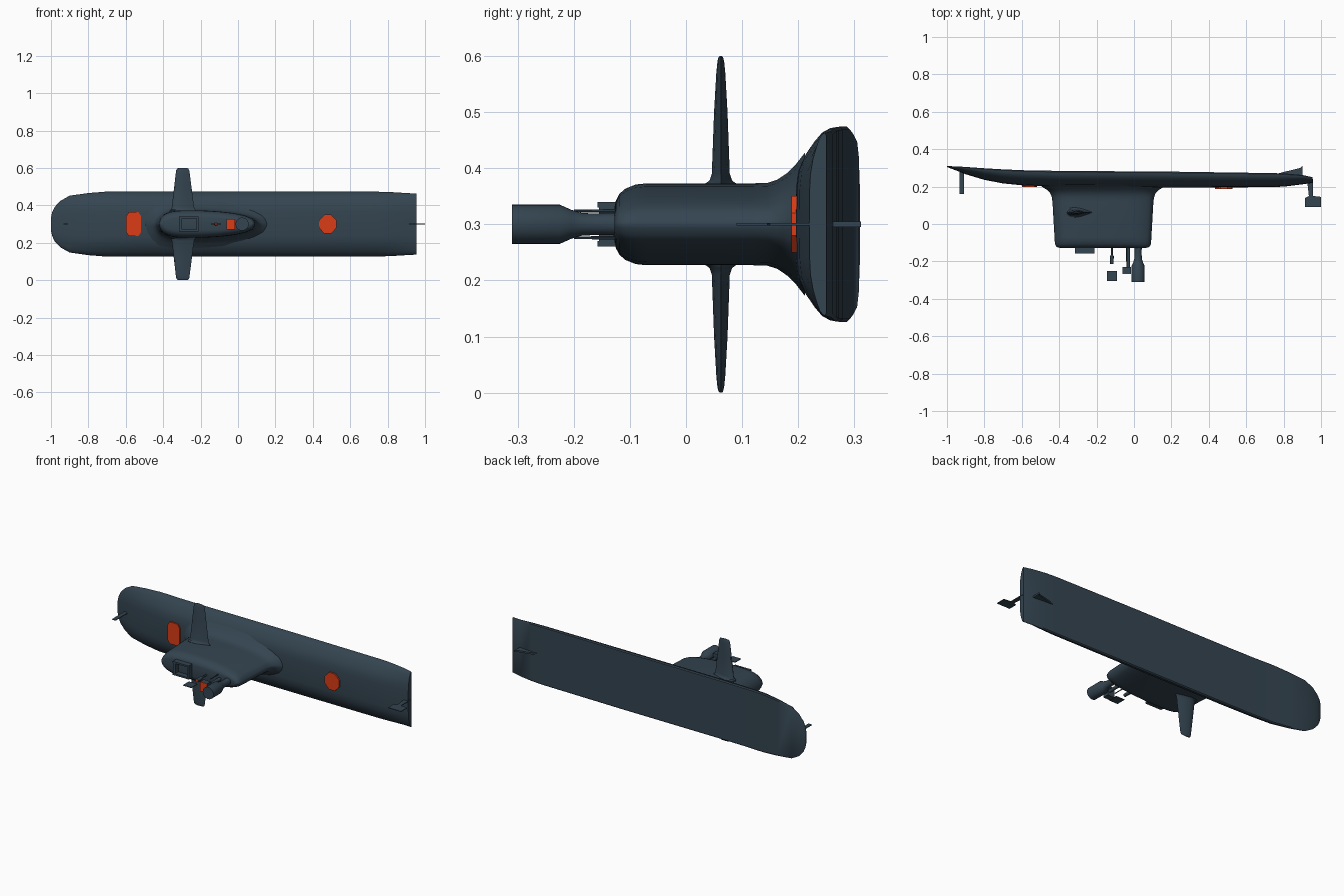
import bpy, bmesh, math
from mathutils import Vector

if "Cube" in bpy.data.objects:
    bpy.data.objects.remove(bpy.data.objects["Cube"])

ZC = 0.30  # height of the centre line (boat lies on its side, deck faces -y)


def material(name, rgb):
    m = bpy.data.materials.new(name)
    m.diffuse_color = (*rgb, 1)
    m.use_nodes = True
    m.node_tree.nodes["Principled BSDF"].inputs["Base Color"].default_value = m.diffuse_color
    return m


SLATE = material("dark slate", (0.034, 0.058, 0.080))
RED = material("signal red", (0.70, 0.045, 0.008))


def finish(name, bm, mats=(SLATE,), angle=35):
    bmesh.ops.remove_doubles(bm, verts=bm.verts, dist=1e-5)
    bmesh.ops.recalc_face_normals(bm, faces=bm.faces)
    me = bpy.data.meshes.new(name)
    bm.to_mesh(me)
    bm.free()
    for m in mats:
        me.materials.append(m)
    me.shade_smooth()
    me.set_sharp_from_angle(angle=math.radians(angle))
    ob = bpy.data.objects.new(name, me)
    bpy.context.collection.objects.link(ob)
    return ob


def loft(name, rings, mats=(SLATE,), angle=35):
    """Skin closed rings of equal length and cap both ends."""
    bm = bmesh.new()
    vr = [[bm.verts.new(p) for p in r] for r in rings]
    n = len(vr[0])
    for a, b in zip(vr, vr[1:]):
        for i in range(n):
            j = (i + 1) % n
            bm.faces.new((a[i], a[j], b[j], b[i]))
    bm.faces.new(vr[0])
    bm.faces.new(vr[-1])
    return finish(name, bm, mats, angle)


def plate(name, pts, thick=0.004):
    """Thin sheet in the x-y plane on the centre line."""
    return loft(name, [[(x, y, ZC + s * thick / 2) for x, y in pts] for s in (-1, 1)])


def box(name, x, y, z):
    return loft(name, [[(x[0], yy, z[0]), (x[1], yy, z[0]), (x[1], yy, z[1]), (x[0], yy, z[1])]
                       for yy in y])


def mast(name, x, z, profile, seg=20, red_top=False):
    """Turned mast along y; profile lists (y, radius) from base to tip."""
    rings = [[(x + r * math.cos(2 * math.pi * k / seg), y, z + r * math.sin(2 * math.pi * k / seg))
              for k in range(seg)] for y, r in profile]
    ob = loft(name, rings, (SLATE, RED))
    if red_top:
        tip = min(p[0] for p in profile)
        for f in ob.data.polygons:
            f.material_index = int(f.normal.y < -0.9 and f.center.y < tip + 0.005)
    return ob


def interp(table, s):
    for (a, va), (b, vb) in zip(table, table[1:]):
        if s <= b:
            return va + (vb - va) * (s - a) / (b - a)
    return table[-1][1]


# Hull: stations of (x, deck y, bottom y, half width)
stations = [(-1, .305, .310, .035), (-.993, .302, .310, .065), (-.98, .297, .309, .092),
            (-.95, .286, .308, .124), (-.9, .266, .305, .152), (-.8, .236, .298, .166),
            (-.7, .217, .292, .174), (-.58, .205, .287, .174), (-.4, .199, .284, .174),
            (.2, .195, .280, .174), (.75, .197, .272, .173), (.82, .202, .269, .171),
            (.9, .212, .262, .166), (.955, .220, .250, .163)]
section = [(0, 0), (.36, .01), (.55, .06), (.72, .22), (.86, .44), (.945, .61), (.99, .80),
           (1, .93), (.97, 1)]
rings = []
for x, yf, yb, w in stations:
    half = [(w * a, yf + (yb - yf) * t) for a, t in section]
    rings.append([(x, y, ZC + h) for h, y in half] + [(x, y, ZC - h) for h, y in half[:0:-1]])
loft("hull", rings)

# Sail: rounded plan outline, flared into the deck and rounded over at the top
plan = [(0, 0), (.01, .30), (.03, .52), (.07, .76), (.13, .92), (.22, 1), (.45, 1), (.62, .93),
        (.78, .80), (.89, .63), (.96, .42), (.99, .22), (1, 0)]
levels = [(.212, .55, 1.75), (.195, .32, 1.45), (.18, .295, 1.25), (.163, .281, 1.09),
          (.145, .274, 1.01), (.12, .270, 1), (-.07, .259, 1), (-.09, .258, .97),
          (-.108, .256, .87), (-.119, .251, .74), (-.125, .243, .58), (-.127, .232, .45)]
levels[0] = (.212, .34, 1.75)
rings = []
for y, a, k in levels:
    ring = []
    for i in range(48):
        t = 2 * math.pi * i / 48
        s = (1 - math.cos(t)) / 2
        h = .073 * k * interp(plan, s) * (1 if t <= math.pi else -1)
        ring.append((-.166 + a * (2 * s - 1), y, ZC + h))
    rings.append(ring)
loft("sail", rings, angle=50)

# Sail planes: tapered foils on both sides
foil = [(0, 0), (.04, .5), (.15, .85), (.35, 1), (.6, .75), (.85, .3), (1, 0)]
span = [(.04, -.365, -.222, .028), (.073, -.365, -.222, .027), (.078, -.358, -.230, .020),
        (.09, -.354, -.235, .016), (.2, -.341, -.249, .012), (.27, -.333, -.258, .008),
        (.29, -.330, -.261, .006), (.298, -.323, -.267, .004), (.30, -.312, -.278, .002)]
for name, side in (("upper_sail_plane", 1), ("lower_sail_plane", -1)):
    rings = []
    for d, x0, x1, th in span:
        up = [(x0 + (x1 - x0) * s, .062 + th * h, ZC + side * d) for s, h in foil]
        dn = [(x0 + (x1 - x0) * s, .062 - th * h, ZC + side * d) for s, h in foil[-2:0:-1]]
        rings.append(up + dn)
    loft(name, rings)

# Bridge windscreen frame on the sail top
for i, z in enumerate(((.260, .270), (.330, .340))):
    box(f"bridge_side_{i + 1}", (-.315, -.210), (-.158, -.115), z)
for i, x in enumerate(((-.315, -.300), (-.222, -.210))):
    box(f"bridge_end_{i + 1}", x, (-.155, -.115), (.268, .332))

# Masts and flags above the sail
mast("main_mast", .022, ZC, [(-.11, .020), (-.155, .019), (-.185, .020), (-.205, .026),
                             (-.225, .035), (-.31, .035)], 28)
mast("radar_post", -.030, ZC, [(-.11, .010), (-.235, .009)], 12)
box("radar_head", (-.062, -.016), (-.262, -.230), (.272, .328))
for i, z in enumerate((.276, .324)):
    mast(f"whip_aerial_{i + 1}", -.040, z, [(-.11, .003), (-.20, .0025)], 8)
mast("periscope", -.118, ZC, [(-.11, .005), (-.165, .005), (-.172, .010), (-.215, .009)],
     12, red_top=True)
plate("sail_flag", [(-.145, -.305), (-.090, -.305), (-.090, -.250), (-.145, -.250)])

# Red face on the radar head
box("radar_face", (-.062, -.016), (-.266, -.262), (.272, .328)).data.materials[0] = RED


# Red rescue hatches on the deck: octagonal plates
def hatch(name, x, y, rx, rz, cut):
    pts = []
    for sx, sz, flip in ((1, 1, 0), (-1, 1, 1), (-1, -1, 0), (1, -1, 1)):
        pair = [(sx, sz * cut), (sx * cut, sz)]
        pts += pair[::-1] if flip else pair
    ob = loft(name, [[(x + rx * a, yy, ZC + rz * b) for a, b in pts] for yy in (y, y + .0095)])
    ob.data.materials[0] = RED


hatch("forward_hatch", -.558, .197, .040, .064, .65)
hatch("aft_hatch", .480, .188, .047, .050, .40)

# Bow jackstaff, stern flag and keel fin
plate("bow_staff", [(-.933, .160), (-.910, .160), (-.910, .290), (-.933, .290)])
plate("stern_flag", [(.915, .090), (1.0, .090), (1.0, .145), (.957, .150), (.957, .240),
                     (.925, .240), (.935, .150), (.915, .140)])
plate("keel_fin", [(.740, .262), (.900, .255), (.902, .312), (.890, .300), (.800, .278)], .010)
